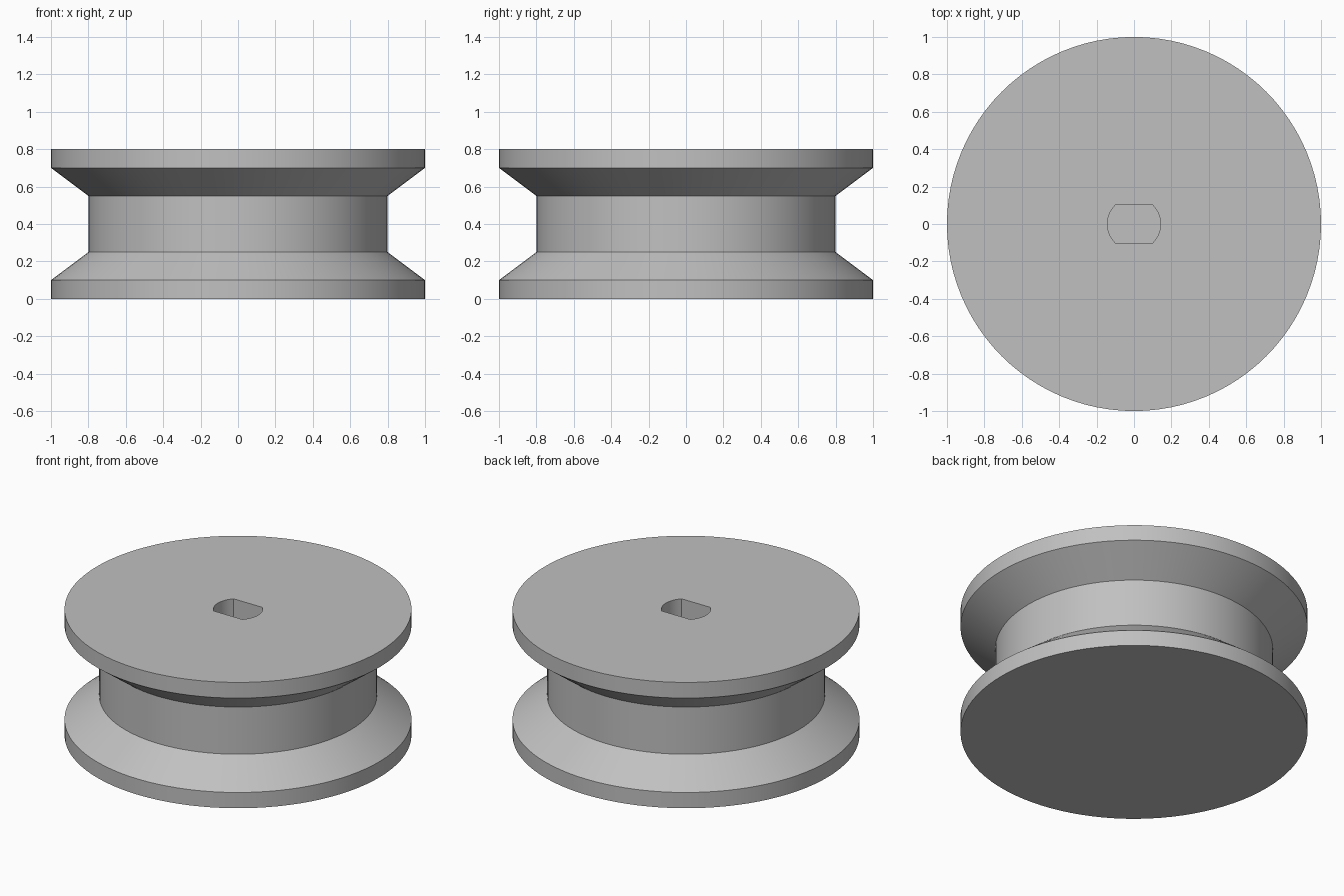
import bpy, bmesh, math

cube = bpy.data.objects.get("Cube")
if cube:
    bpy.data.objects.remove(cube, do_unlink=True)

SEGMENTS = 96

grey = bpy.data.materials.new("plain grey")
grey.use_nodes = True
colour = (0.53, 0.53, 0.53, 1)
grey.diffuse_color = colour
grey.node_tree.nodes["Principled BSDF"].inputs["Base Color"].default_value = colour


def make_object(name, bm):
    bmesh.ops.recalc_face_normals(bm, faces=bm.faces)
    mesh = bpy.data.meshes.new(name)
    bm.to_mesh(mesh)
    bm.free()
    mesh.materials.append(grey)
    obj = bpy.data.objects.new(name, mesh)
    bpy.context.collection.objects.link(obj)
    return obj


def stack(name, rings):
    """Join matching outlines, bottom to top, and cap both ends."""
    bm = bmesh.new()
    loops = [[bm.verts.new(p) for p in ring] for ring in rings]
    for low, high in zip(loops, loops[1:]):
        for i in range(len(low)):
            j = (i + 1) % len(low)
            bm.faces.new((low[i], low[j], high[j], high[i]))
    bm.faces.new(loops[0])
    bm.faces.new(loops[-1])
    return make_object(name, bm)


def circle(radius, z):
    steps = [math.tau * i / SEGMENTS for i in range(SEGMENTS)]
    return [(radius * math.cos(a), radius * math.sin(a), z) for a in steps]


def double_d(radius, z, arc_steps=12):
    """Circle with two flats parallel to x."""
    ring = []
    for centre in (0, math.pi):
        for i in range(arc_steps + 1):
            a = centre + math.pi / 4 * (2 * i / arc_steps - 1)
            ring.append((radius * math.cos(a), radius * math.sin(a), z))
    return ring


# Grooved wheel: rim, sloped flank, hub, sloped flank, rim
profile = [(1, 0), (1, 0.1), (0.8, 0.25), (0.8, 0.55), (1, 0.7), (1, 0.8)]
wheel = stack("grooved_wheel", [circle(r, z) for r, z in profile])

# Blind shaft socket with two flats, open at the top
cutter = stack("socket_cutter", [double_d(0.142, z) for z in (0.2, 0.9)])
cutter.hide_render = True
cut = wheel.modifiers.new("shaft_socket", 'BOOLEAN')
cut.operation = 'DIFFERENCE'
cut.solver = 'EXACT'
cut.object = cutter

bpy.context.view_layer.objects.active = wheel
wheel.select_set(True)
bpy.ops.object.modifier_apply(modifier=cut.name)
bpy.data.objects.remove(cutter, do_unlink=True)

# Smooth round walls, crisp rims
bpy.ops.object.shade_smooth_by_angle(angle=math.radians(20))
